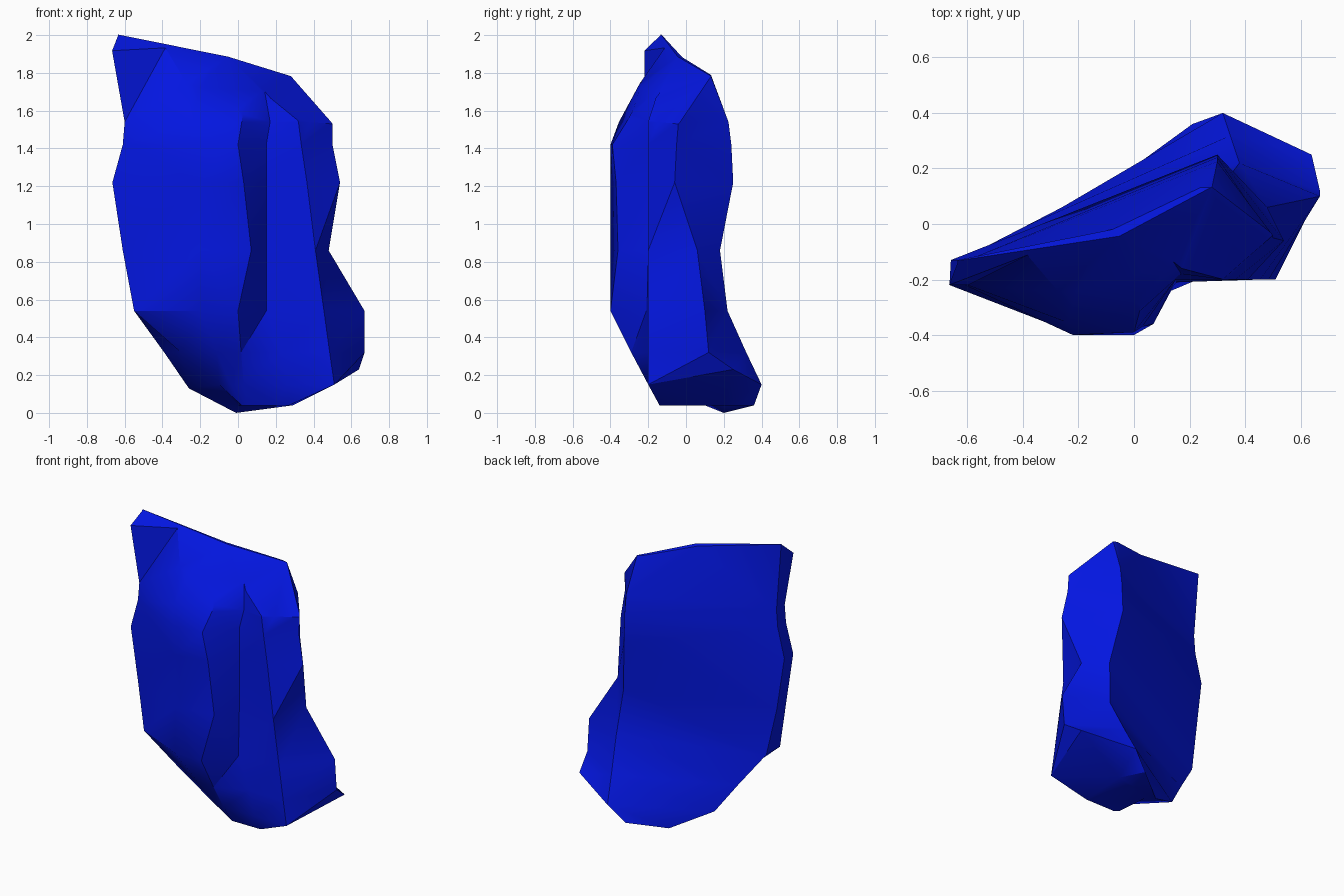
import bpy, bmesh, math
from mathutils import Vector

if "Cube" in bpy.data.objects:
    bpy.data.objects.remove(bpy.data.objects["Cube"])

# Rock cross-sections: height -> outline from back left, round the front, to back right
SECTIONS = {
    0.04: [(-.01, .2), (0, .1), (.02, -.12), (.05, -.14), (.2, -.14), (.27, -.14), (.29, .2), (.21, .36)],
    0.15: [(-.26, .06), (-.1, -.155), (-.04, -.18), (.03, -.2), (.26, -.195), (.51, -.2), (.64, .25), (.32, .4)],
    0.54: [(-.55, -.09), (-.55, -.24), (-.2, -.4), (0, -.4), (.15, -.21), (.455, -.2), (.67, .1), (.38, .22)],
    0.86: [(-.61, -.12), (-.61, -.22), (-.2, -.4), (.07, -.36), (.15, -.2), (.41, -.2), (.48, .06), (.35, .18)],
    1.22: [(-.66, -.13), (-.665, -.22), (-.2, -.4), (.03, -.37), (.15, -.2), (.365, -.2), (.54, -.06), (.3, .25)],
    1.42: [(-.61, -.13), (-.61, -.22), (-.22, -.4), (.0, -.39), (.15, -.2), (.335, -.2), (.5, -.05), (.3, .24)],
    1.54: [(-.6, -.13), (-.6, -.22), (-.24, -.355), (.02, -.315), (.17, -.18), (.32, -.2), (.5, -.04), (.3, .225)],
    2.05: [(-.64, -.13), (-.69, -.22), (-.32, -.08), (-.14, -.04), (.08, -.04), (.18, -.1), (.26, .03), (.18, .035)],
}

# Extra outline near the foot that keeps the right flank full
foot = [tuple(a + (b - a) * .45 for a, b in zip(p, q)) for p, q in zip(SECTIONS[0.15], SECTIONS[0.54])]
foot[4] = (.23, -.2)
foot[6] = (.67, .12)
SECTIONS[0.32] = foot

# Facets chopped off the crown: point on plane, outward normal
CUTS = [
    ((-.62, -.13, 2.0), (.156, .282, .988)),
    ((-.62, -.13, 2.0), (.24, -.72, .65)),
    ((.38, .05, 1.665), (.48, -.47, .74)),
]

bm = bmesh.new()

# Loft the body
rings = [[bm.verts.new((x, y, z)) for x, y in pts] for z, pts in sorted(SECTIONS.items())]
rings[0][0].co.z = 0
rings[1][0].co.z = .13
rings[1][6].co.z = .23
for low, high in zip(rings, rings[1:]):
    n = len(low)
    for i in range(n):
        j = (i + 1) % n
        bm.faces.new((low[i], low[j], high[j], high[i]))
bm.faces.new(list(reversed(rings[0])))
bm.faces.new(rings[-1])
bmesh.ops.triangulate(bm, faces=bm.faces[:])
bmesh.ops.recalc_face_normals(bm, faces=bm.faces[:])

# Chop the crown facets and close each cut
for point, normal in CUTS:
    bmesh.ops.bisect_plane(bm, geom=bm.verts[:] + bm.edges[:] + bm.faces[:], dist=1e-5,
                           plane_co=Vector(point), plane_no=Vector(normal), clear_outer=True)
    bmesh.ops.holes_fill(bm, edges=[e for e in bm.edges if e.is_boundary], sides=0)
bmesh.ops.triangulate(bm, faces=bm.faces[:])
bmesh.ops.recalc_face_normals(bm, faces=bm.faces[:])

mesh = bpy.data.meshes.new("rock")
bm.to_mesh(mesh)
bm.free()
rock = bpy.data.objects.new("rock", mesh)
bpy.context.collection.objects.link(rock)

# Blue stone
stone = bpy.data.materials.new("blue_stone")
stone.diffuse_color = (0.001, 0.008, 0.75, 1)
stone.use_nodes = True
stone.node_tree.nodes["Principled BSDF"].inputs["Base Color"].default_value = stone.diffuse_color
mesh.materials.append(stone)

bpy.context.view_layer.objects.active = rock
rock.select_set(True)
bpy.ops.object.shade_smooth_by_angle(angle=math.radians(32))
